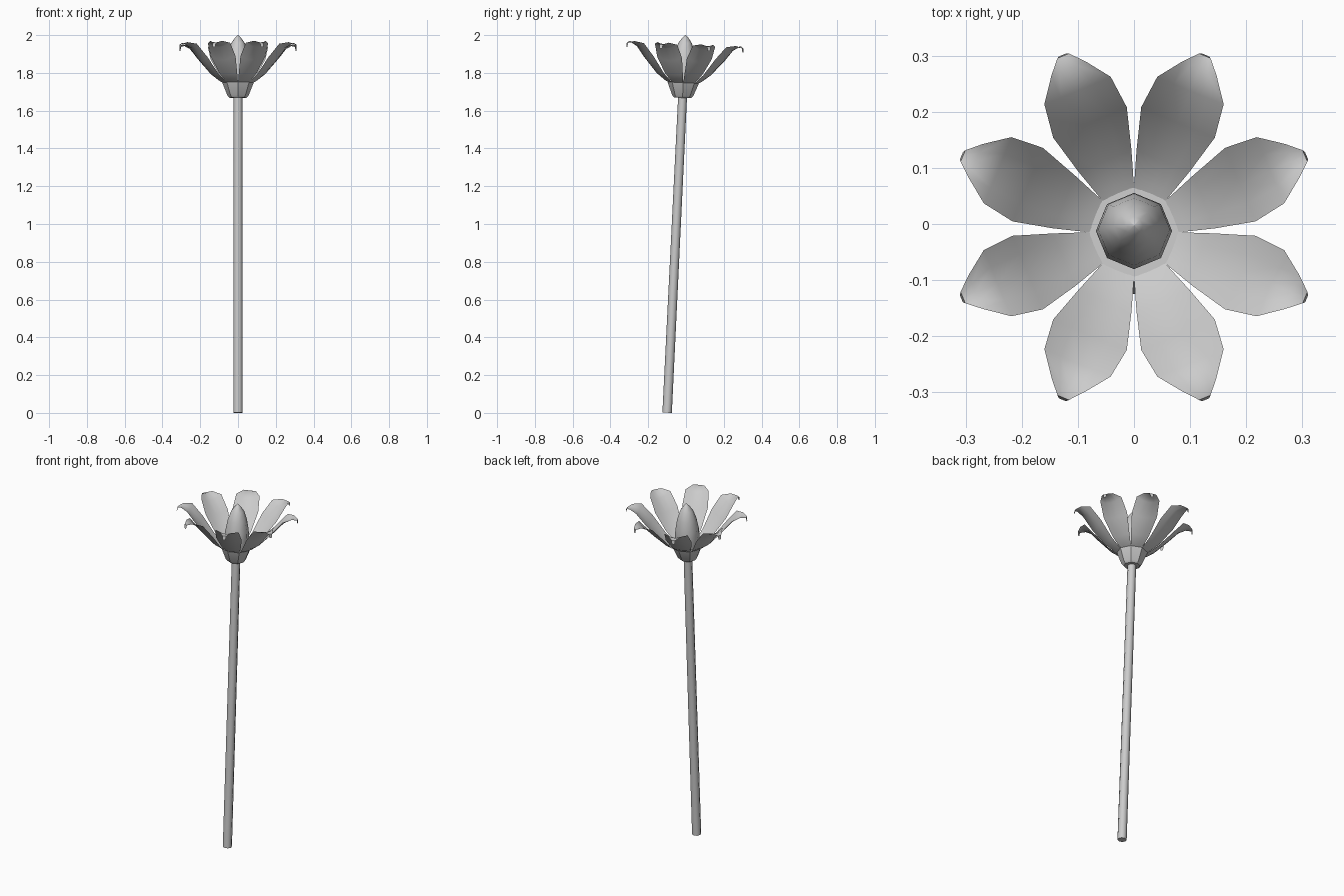
import bpy, math
from mathutils import Matrix, Vector

if "Cube" in bpy.data.objects:
    bpy.data.objects.remove(bpy.data.objects["Cube"])

# The whole flower leans slightly backward about the foot of the stem
LEAN = Matrix.Translation((0, -0.10, 0)) @ Matrix.Rotation(math.radians(-2.8), 4, 'X')


def make(name, verts, faces, angle):
    me = bpy.data.meshes.new(name)
    me.from_pydata([LEAN @ Vector(v) for v in verts], [], faces)
    me.update()
    ob = bpy.data.objects.new(name, me)
    bpy.context.collection.objects.link(ob)
    bpy.ops.object.select_all(action='DESELECT')
    ob.select_set(True)
    bpy.context.view_layer.objects.active = ob
    bpy.ops.object.shade_smooth_by_angle(angle=math.radians(angle))
    return ob


def lathe(name, profile, n=8, caps=True, angle=50):
    verts = [(r * math.cos(2 * math.pi * i / n), r * math.sin(2 * math.pi * i / n), z)
             for r, z in profile for i in range(n)]
    faces = [(k * n + i, k * n + (i + 1) % n, (k + 1) * n + (i + 1) % n, (k + 1) * n + i)
             for k in range(len(profile) - 1) for i in range(n)]
    if caps:
        faces.append(tuple(reversed(range(n))))
        faces.append(tuple(range((len(profile) - 1) * n, len(profile) * n)))
    return make(name, verts, faces, angle)


# Stem, calyx cup and pointed central bud
lathe("stem", [(0.025, 0.001), (0.0235, 1.69)])
lathe("calyx", [(0.044, 1.67), (0.056, 1.682), (0.083, 1.75)], angle=25)
lathe("bud", [(0.062, 1.745), (0.068, 1.79), (0.064, 1.85), (0.053, 1.91),
              (0.036, 1.96), (0.016, 1.988), (0.001, 2.003)])

# Petal rows: distance out, height of middle, half width, lift of the edges
ROWS = [(0.062, 1.744, 0.027, 0.0),
        (0.090, 1.757, 0.036, 0.002),
        (0.135, 1.788, 0.051, 0.008),
        (0.205, 1.862, 0.071, 0.018),
        (0.263, 1.927, 0.064, 0.022),
        (0.305, 1.950, 0.033, 0.008),
        (0.330, 1.947, 0.011, 0.0),
        (0.333, 1.925, 0.007, 0.0)]
ACROSS = [-1, -0.5, 0, 0.5, 1]

for p in range(8):
    spin = Matrix.Rotation(math.radians(22.5 + 45 * p), 4, 'Z')
    m = len(ACROSS)
    verts = [spin @ Vector((u, w * t, z + lift * t * t))
             for u, z, w, lift in ROWS for t in ACROSS]
    faces = [(k * m + i, (k + 1) * m + i, (k + 1) * m + i + 1, k * m + i + 1)
             for k in range(len(ROWS) - 1) for i in range(m - 1)]
    make(f"petal_{p + 1}", verts, faces, 60)
